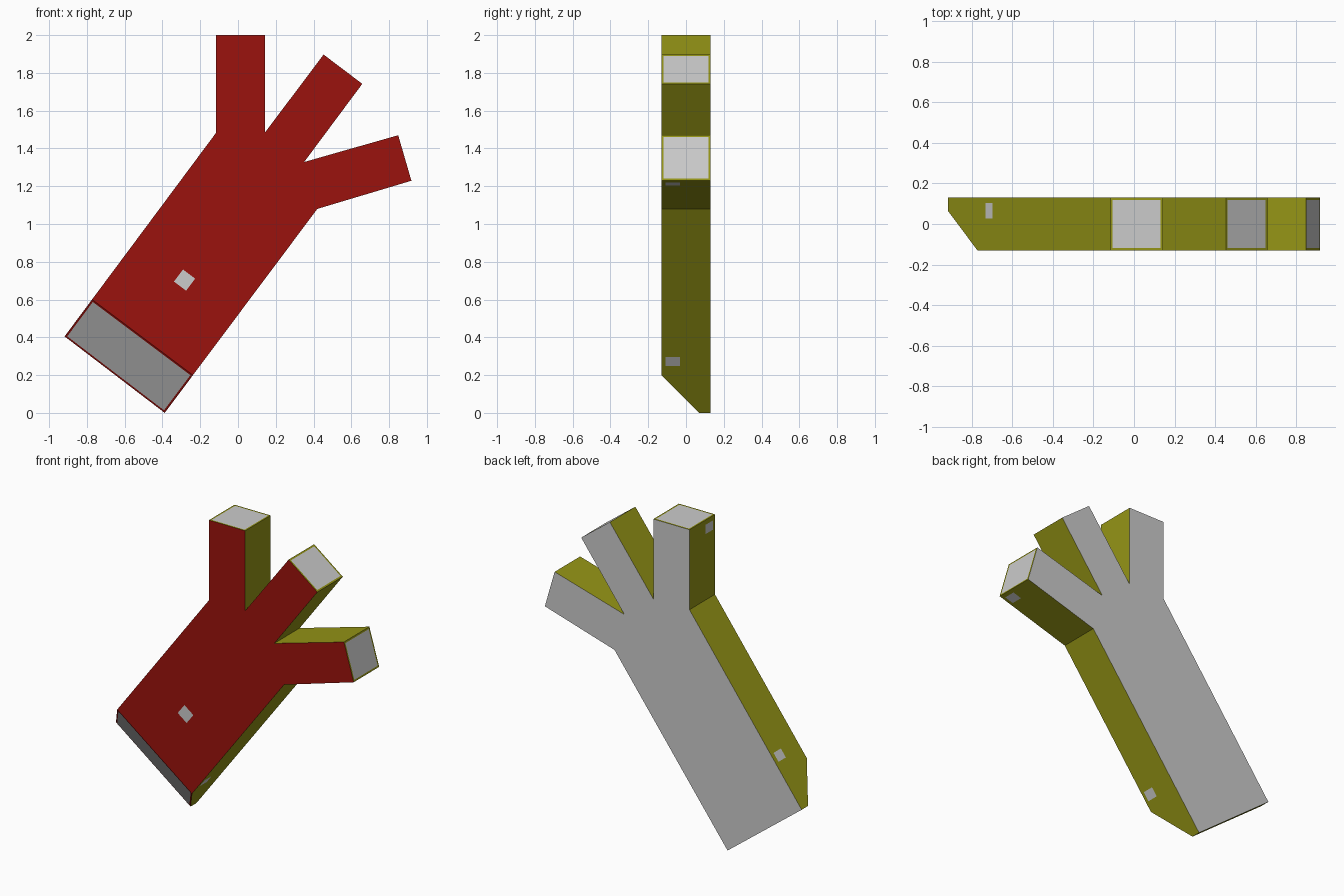
import bpy, bmesh
from mathutils import Vector

if "Cube" in bpy.data.objects:
    bpy.data.objects.remove(bpy.data.objects["Cube"])

HALF = 0.13  # half thickness


def material(name, rgb):
    m = bpy.data.materials.new(name)
    m.diffuse_color = (*rgb, 1)
    m.use_nodes = True
    m.node_tree.nodes["Principled BSDF"].inputs["Base Color"].default_value = m.diffuse_color
    return m


GREY = material("grey", (0.8, 0.8, 0.8))
RED = material("red", (0.33, 0.006, 0.004))
OLIVE = material("olive", (0.3, 0.3, 0.008))


def add_object(name, bm, mats):
    mesh = bpy.data.meshes.new(name)
    bm.to_mesh(mesh)
    bm.free()
    for m in mats:
        mesh.materials.append(m)
    ob = bpy.data.objects.new(name, mesh)
    bpy.context.collection.objects.link(ob)
    return ob


# Body: front outline with three prongs, extruded through the thickness
outline = [(-0.388, 0.0), (0.42, 1.08), (0.918, 1.229), (0.848, 1.47), (0.35, 1.328),
           (0.658, 1.742), (0.453, 1.897), (0.142, 1.483), (0.142, 2.0),
           (-0.116, 2.0), (-0.116, 1.483), (-0.918, 0.405)]
bm = bmesh.new()
face = bm.faces.new([bm.verts.new((x, -HALF, z)) for x, z in outline])
ext = bmesh.ops.extrude_face_region(bm, geom=[face], use_keep_orig=True)
bmesh.ops.translate(bm, vec=(0, 2 * HALF, 0),
                    verts=[v for v in ext["geom"] if isinstance(v, bmesh.types.BMVert)])
bmesh.ops.recalc_face_normals(bm, faces=bm.faces)

# Slanted cut across the front of the lower end
cut_normal = Vector((-0.12, -0.25, -0.16)).normalized()
cut = bmesh.ops.bisect_plane(bm, geom=bm.verts[:] + bm.edges[:] + bm.faces[:],
                             plane_co=(-0.388, 0.07, 0), plane_no=cut_normal,
                             clear_outer=True)
bmesh.ops.holes_fill(bm, edges=[e for e in cut["geom_cut"]
                                if isinstance(e, bmesh.types.BMEdge)], sides=0)
bmesh.ops.recalc_face_normals(bm, faces=bm.faces)
bm.normal_update()

# Colours: red front, olive edges, grey back
tips = [Vector((0.883, 0, 1.35)), Vector((0.555, 0, 1.82)), Vector((0.013, 0, 2.0))]
panels = []
for f in bm.faces:
    slanted = f.normal.dot(cut_normal) > 0.99
    if f.normal.y > 0.9:
        f.material_index = 0
    elif f.normal.y < -0.9 or slanted:
        f.material_index = 1
    else:
        f.material_index = 2
    centre = f.calc_center_median()
    if slanted or any((centre - t).length < 0.03 for t in tips):
        panels.append(f)

# Grey inset panels on the prong ends and the slanted cut
bmesh.ops.inset_individual(bm, faces=panels, thickness=0.011, use_even_offset=True)
for f in panels:
    f.material_index = 0
add_object("pronged_body", bm, [GREY, RED, OLIVE])


# Small grey patches lying on the surface
def patch(name, centre, normal, along, size_along, size_across):
    n, u = Vector(normal).normalized(), Vector(along).normalized()
    v = n.cross(u)
    c = Vector(centre) + n * 0.0015
    u, v = u * size_along / 2, v * size_across / 2
    pm = bmesh.new()
    pm.faces.new([pm.verts.new(p) for p in (c - u - v, c + u - v, c + u + v, c - u + v)])
    add_object(name, pm, [GREY])


AXIS = (0.6, 0, 0.8)
patch("front_patch", (-0.283, -HALF, 0.703), (0, -1, 0), AXIS, 0.08, 0.08)
patch("left_patch", (-0.714, 0.065, 0.678), (-0.802, 0, 0.597), AXIS, 0.06, 0.075)
patch("right_patch", (-0.184, -0.07, 0.273), (0.8, 0, -0.6), AXIS, 0.06, 0.075)
patch("lower_prong_patch", (0.865, -0.07, 1.213), (0.287, 0, -0.958), (0.958, 0, 0.287), 0.06, 0.075)
patch("upper_prong_patch", (-0.116, -0.07, 1.94), (-1, 0, 0), (0, 0, 1), 0.06, 0.075)
